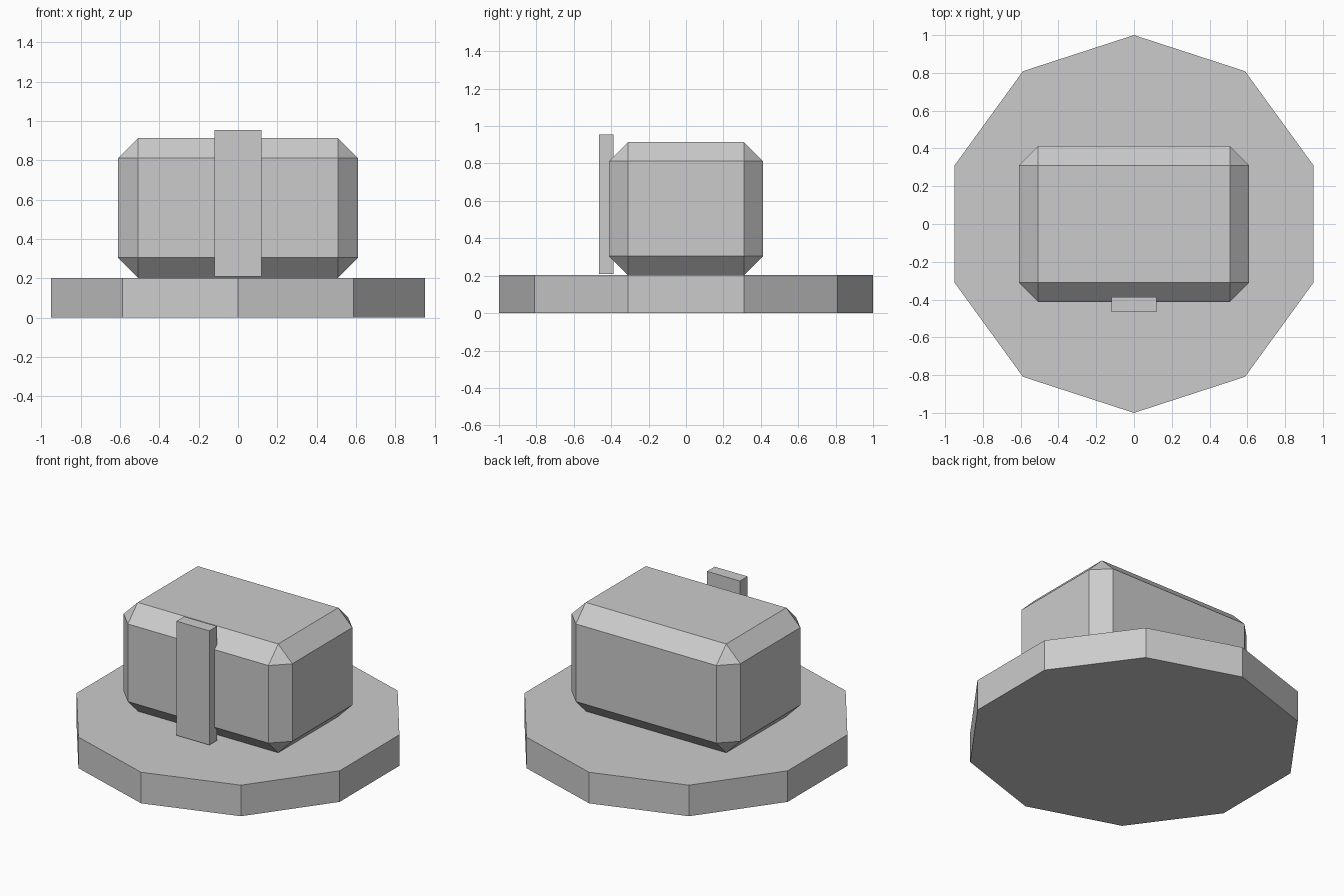
import bpy

if "Cube" in bpy.data.objects:
    bpy.data.objects.remove(bpy.data.objects["Cube"])


def box(name, lo, hi):
    """Axis-aligned box between two corners."""
    bpy.ops.mesh.primitive_cube_add(
        size=1, location=[(a + b) / 2 for a, b in zip(lo, hi)])
    obj = bpy.context.object
    obj.name = name
    obj.scale = [b - a for a, b in zip(lo, hi)]
    bpy.ops.object.transform_apply(location=False, rotation=False, scale=True)
    return obj


# Ten-sided base plate
bpy.ops.mesh.primitive_cylinder_add(vertices=10, radius=1, depth=0.203,
                                    location=(0, 0, 0.1015))
bpy.context.object.name = "base_plate"

# Chamfered block resting on the plate
block = box("block", (-0.61, -0.412, 0.203), (0.61, 0.412, 0.914))
bevel = block.modifiers.new("chamfer", 'BEVEL')
bevel.width = 0.102
bevel.segments = 1

# Upright strap on the front of the block
box("front_strap", (-0.119, -0.466, 0.209), (0.119, -0.387, 0.955))
